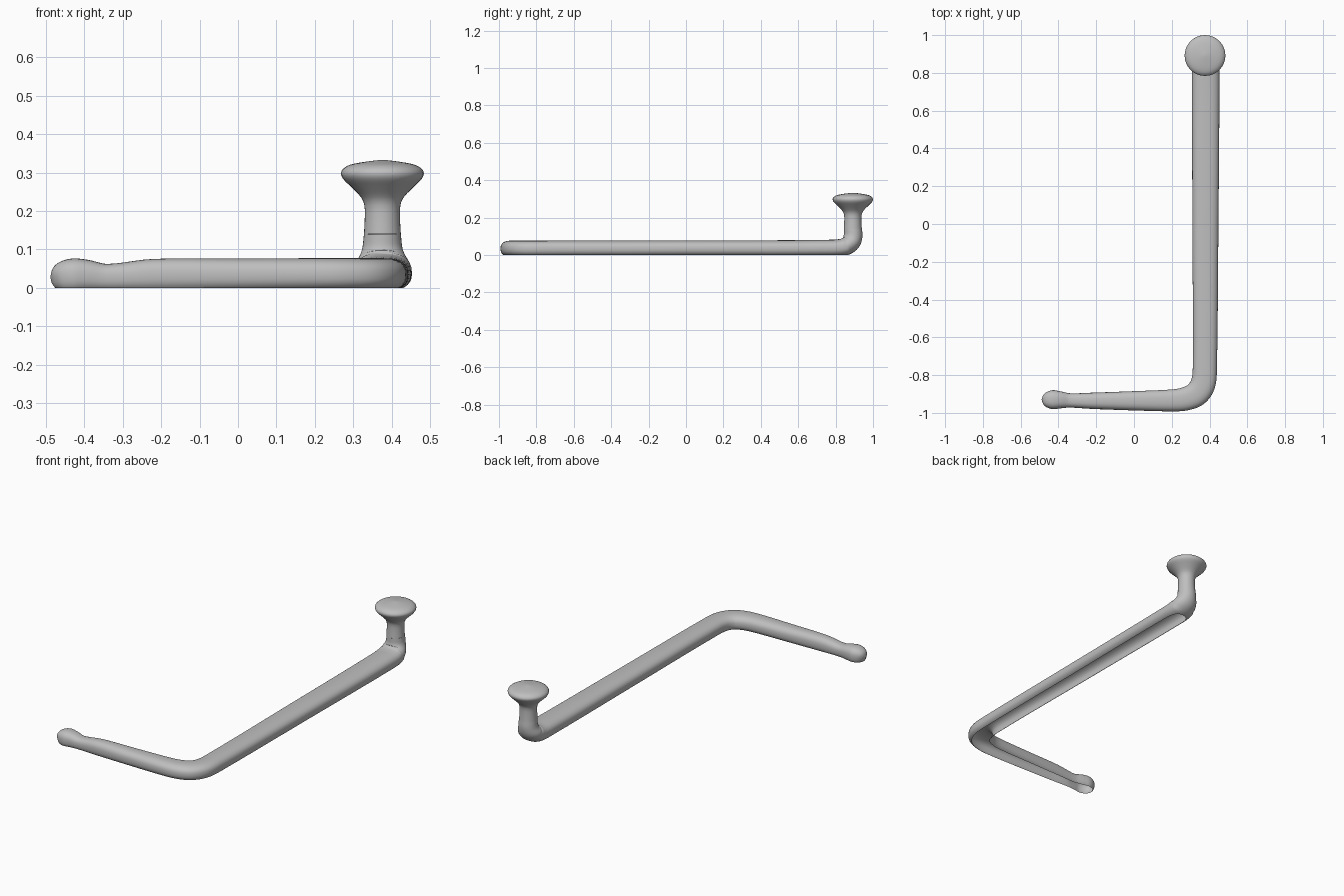
import bpy, bmesh, math
from mathutils import Vector

cube = bpy.data.objects.get("Cube")
if cube:
    bpy.data.objects.remove(cube, do_unlink=True)

grey = bpy.data.materials.new("plain grey")
grey.use_nodes = True
colour = (0.52, 0.52, 0.52, 1)
grey.diffuse_color = colour
grey.node_tree.nodes["Principled BSDF"].inputs["Base Color"].default_value = colour

UP = Vector((0, 0, 1))


def finish(bm, name):
    bmesh.ops.recalc_face_normals(bm, faces=bm.faces)
    mesh = bpy.data.meshes.new(name)
    bm.to_mesh(mesh)
    bm.free()
    mesh.materials.append(grey)
    obj = bpy.data.objects.new(name, mesh)
    bpy.context.collection.objects.link(obj)
    for poly in mesh.polygons:
        poly.use_smooth = True
    return obj


def skin(bm, rings):
    for a, b in zip(rings, rings[1:]):
        n = len(a)
        for i in range(n):
            j = (i + 1) % n
            bm.faces.new((a[i], a[j], b[j], b[i]))


def spline(rows, steps):
    """Smooth curve through rows of position and half sizes."""
    rows = [Vector(r) for r in rows]
    out = []
    for i in range(len(rows) - 1):
        a, b = rows[i], rows[i + 1]
        gap = (b - a).length
        ta = tb = (b - a) / gap
        if i > 0:
            ta = (b - rows[i - 1]) / ((a - rows[i - 1]).length + gap)
        if i + 2 < len(rows):
            tb = (rows[i + 2] - a) / ((rows[i + 2] - b).length + gap)
        for s in range(steps):
            t = s / steps
            out.append(a * (2*t**3 - 3*t**2 + 1) + ta * gap * (t**3 - 2*t**2 + t)
                       + b * (3*t**2 - 2*t**3) + tb * gap * (t**3 - t**2))
    return out + [rows[-1]]


def sweep(bm, rows, steps=5, sides=32):
    """Rounded section carried along a path that turns sideways, then up."""
    pts = spline(rows, steps)
    rings = []
    for i, p in enumerate(pts):
        here = Vector(p[:3])
        before, after = pts[max(i - 1, 0)], pts[min(i + 1, len(pts) - 1)]
        tangent = (Vector(after[:3]) - Vector(before[:3])).normalized()
        flat = Vector((tangent.x, tangent.y, 0))
        if abs(tangent.z) < 0.3:
            side = flat.cross(UP).normalized()
        else:
            side = Vector((1, 0, 0))
        lift = side.cross(tangent).normalized()
        power = 0.8 if p[2] < 0.05 else 1
        ring = []
        for k in range(sides):
            a = 2 * math.pi * k / sides
            c, s = math.cos(a), math.sin(a)
            u = math.copysign(abs(c) ** power, c) * p[3]
            v = math.copysign(abs(s) ** power, s) * p[4]
            ring.append(bm.verts.new(here + side * u + lift * v))
        rings.append(ring)
    skin(bm, rings)
    return rings


# Handle: rounded tip, short arm, corner, long bar and bend into the post
bm = bmesh.new()
rings = sweep(bm, [
    (-0.487, -0.93, 0.02, 0.004, 0.008),
    (-0.478, -0.93, 0.022, 0.025, 0.026),
    (-0.46, -0.93, 0.026, 0.041, 0.04),
    (-0.43, -0.93, 0.03, 0.05, 0.046),
    (-0.395, -0.931, 0.03, 0.046, 0.043),
    (-0.34, -0.934, 0.026, 0.038, 0.036),
    (-0.22, -0.936, 0.032, 0.043, 0.043),
    (0.0, -0.936, 0.033, 0.051, 0.043),
    (0.2, -0.934, 0.034, 0.058, 0.043),
    (0.27, -0.926, 0.034, 0.062, 0.043),
    (0.33, -0.9, 0.034, 0.066, 0.043),
    (0.364, -0.85, 0.034, 0.066, 0.043),
    (0.375, -0.77, 0.034, 0.064, 0.043),
    (0.378, 0.0, 0.035, 0.069, 0.043),
    (0.38, 0.78, 0.037, 0.073, 0.045),
    (0.379, 0.85, 0.045, 0.072, 0.047),
    (0.377, 0.882, 0.068, 0.066, 0.05),
    (0.376, 0.893, 0.1, 0.053, 0.05),
    (0.376, 0.893, 0.14, 0.048, 0.048),
])
bm.faces.new(rings[0])
# The underside is an open channel
bmesh.ops.bisect_plane(bm, geom=bm.verts[:] + bm.edges[:] + bm.faces[:], dist=0.00001,
                       plane_co=(0, 0, 0), plane_no=(0, 0, -1), clear_outer=True)
finish(bm, "handle_bar")

# Post and knob: turned profile of radius and height
profile = [(0.048, 0.14), (0.046, 0.18), (0.047, 0.215), (0.056, 0.236), (0.083, 0.264),
           (0.102, 0.283), (0.108, 0.297), (0.103, 0.309), (0.085, 0.32),
           (0.045, 0.328), (0.004, 0.333)]
bm = bmesh.new()
rings = []
for r, z in spline(profile, 3):
    rings.append([bm.verts.new((0.376 + r * math.cos(a), 0.892 + r * math.sin(a), z))
                  for a in (2 * math.pi * k / 32 for k in range(32))])
skin(bm, rings)
bm.faces.new(rings[-1])
finish(bm, "post_and_knob")
